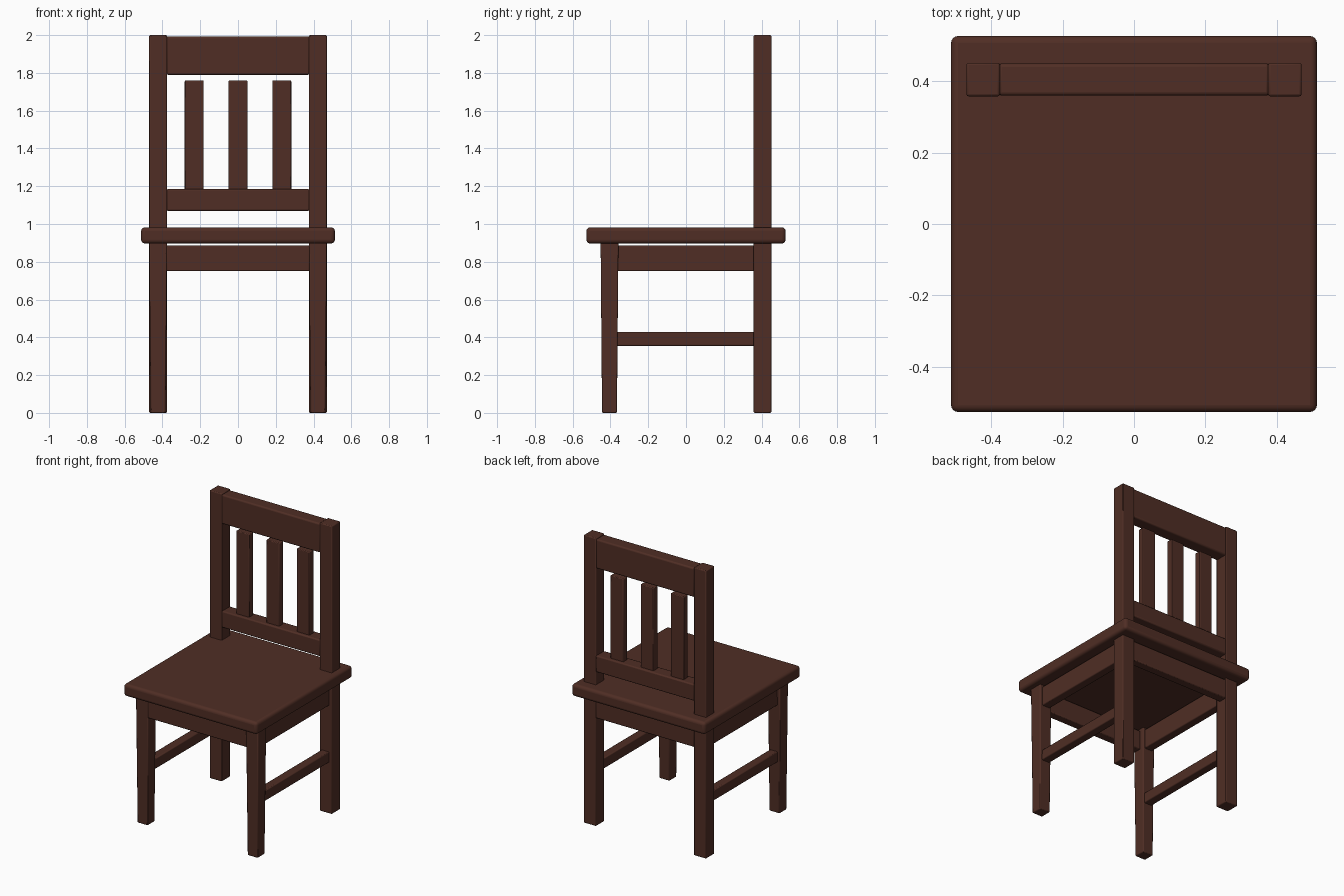
import bpy

if "Cube" in bpy.data.objects:
    bpy.data.objects.remove(bpy.data.objects["Cube"])

wood = bpy.data.materials.new("dark brown wood")
wood.diffuse_color = (0.080, 0.027, 0.018, 1.0)
wood.use_nodes = True
wood.node_tree.nodes["Principled BSDF"].inputs["Base Color"].default_value = wood.diffuse_color


def block(name, x, y, z, bevel=0.006, segments=2, taper=1.0):
    """Bevelled box from (min, max) ranges; taper scales the bottom end."""
    bpy.ops.mesh.primitive_cube_add(size=1)
    ob = bpy.context.object
    ob.name = name
    ob.location = [(r[0] + r[1]) / 2 for r in (x, y, z)]
    size = [r[1] - r[0] for r in (x, y, z)]
    for v in ob.data.vertices:
        s = taper if v.co.z < 0 else 1.0
        v.co = (v.co.x * size[0] * s, v.co.y * size[1] * s, v.co.z * size[2])
    mod = ob.modifiers.new("rounded edges", 'BEVEL')
    mod.width = bevel
    mod.segments = segments
    ob.data.materials.append(wood)
    bpy.ops.object.shade_smooth_by_angle(angle=0.6)
    return ob


def side_pair(name, x, y, z, **kw):
    """The same block on the right and mirrored on the left."""
    block(name + "_right", x, y, z, **kw)
    block(name + "_left", (-x[1], -x[0]), y, z, **kw)


# Seat
block("seat", (-0.513, 0.513), (-0.527, 0.527), (0.897, 0.982), bevel=0.02, segments=4)

# Legs: back ones run up into the backrest, front ones taper downwards
side_pair("back_post", (0.376, 0.47), (0.358, 0.452), (0, 2.0))
side_pair("front_leg", (0.376, 0.47), (-0.452, -0.358), (0, 0.9), taper=0.84)

# Aprons under the seat
block("front_apron", (-0.38, 0.38), (-0.45, -0.39), (0.75, 0.886))
block("back_apron", (-0.38, 0.38), (0.39, 0.45), (0.75, 0.886))
side_pair("side_apron", (0.39, 0.45), (-0.365, 0.365), (0.75, 0.886))

# Side stretchers
side_pair("side_stretcher", (0.39, 0.45), (-0.37, 0.365), (0.355, 0.428))

# Backrest rails and slats
block("top_rail", (-0.38, 0.38), (0.36, 0.45), (1.79, 1.993), bevel=0.01, segments=3)
block("lower_rail", (-0.38, 0.38), (0.36, 0.45), (1.07, 1.185), bevel=0.008)
for i, x in enumerate((-0.232, 0.0, 0.232)):
    block(f"back_slat_{i + 1}", (x - 0.05, x + 0.05), (0.382, 0.428), (1.16, 1.76), bevel=0.005)
